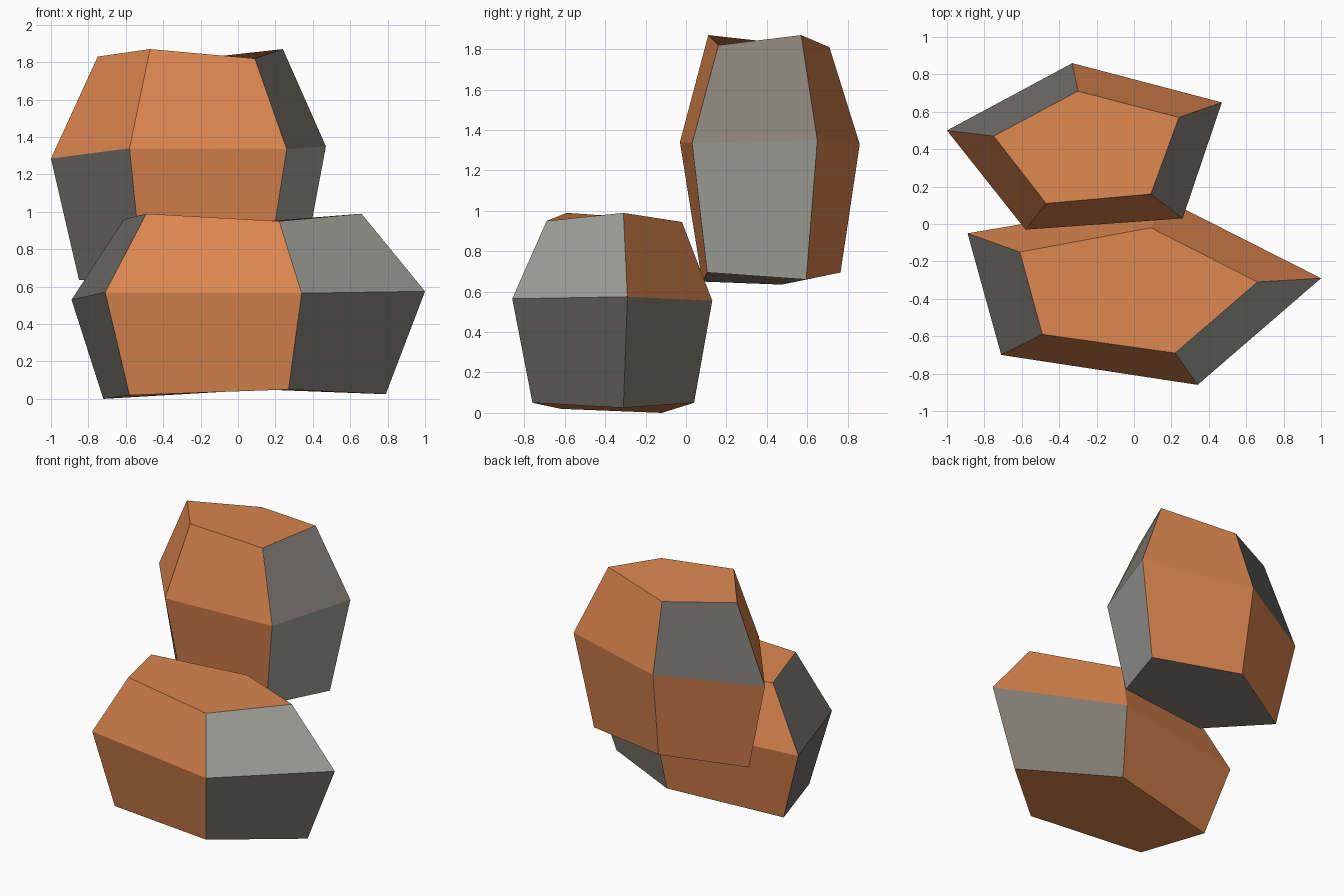
import bpy, bmesh

if "Cube" in bpy.data.objects:
    bpy.data.objects.remove(bpy.data.objects["Cube"])


def make_material(name, rgb):
    mat = bpy.data.materials.new(name)
    mat.diffuse_color = (*rgb, 1.0)
    mat.use_nodes = True
    mat.node_tree.nodes["Principled BSDF"].inputs["Base Color"].default_value = mat.diffuse_color
    return mat


MATERIALS = [
    make_material("orange_clay", (0.72, 0.24, 0.078)),
    make_material("light_grey", (0.37, 0.37, 0.335)),
    make_material("warm_grey", (0.25, 0.222, 0.195)),
    make_material("dark_grey", (0.165, 0.16, 0.145)),
]
ORANGE, LIGHT, WARM, DARK = range(4)


def make_rock(name, rings, lower_colors, upper_colors, base_color):
    """Loft five-sided rings (bottom, middle, top) into a faceted rock."""
    bm = bmesh.new()
    loops = [[bm.verts.new(p) for p in ring] for ring in rings]
    n = len(loops[0])

    # side bands, one colour per facet
    for low, high, colors in ((loops[0], loops[1], lower_colors),
                              (loops[1], loops[2], upper_colors)):
        for i in range(n):
            j = (i + 1) % n
            face = bm.faces.new((low[i], low[j], high[j], high[i]))
            face.material_index = colors[i]

    # underside and top caps
    bm.faces.new(loops[0][::-1]).material_index = base_color
    bm.faces.new(loops[2]).material_index = ORANGE

    bmesh.ops.recalc_face_normals(bm, faces=bm.faces)
    mesh = bpy.data.meshes.new(name)
    bm.to_mesh(mesh)
    bm.free()
    for mat in MATERIALS:
        mesh.materials.append(mat)
    obj = bpy.data.objects.new(name, mesh)
    bpy.context.collection.objects.link(obj)
    return obj


# Facet order: front, right, back right, back left, left
make_rock(
    "lower_rock",
    [
        [(-0.58, -0.62, 0.02), (0.27, -0.76, 0.05), (0.79, -0.31, 0.025),
         (0.13, 0.04, 0.05), (-0.72, -0.12, 0.0)],
        [(-0.71, -0.70, 0.57), (0.34, -0.86, 0.565), (1.0, -0.29, 0.575),
         (0.17, 0.13, 0.555), (-0.89, -0.05, 0.53)],
        [(-0.49, -0.59, 0.99), (0.22, -0.69, 0.95), (0.66, -0.31, 0.99),
         (0.09, -0.02, 0.945), (-0.61, -0.15, 0.96)],
    ],
    [ORANGE, DARK, WARM, ORANGE, DARK],
    [ORANGE, LIGHT, ORANGE, ORANGE, DARK],
    ORANGE,
)

make_rock(
    "upper_rock",
    [
        [(-0.51, 0.08, 0.65), (0.16, 0.105, 0.695), (0.34, 0.595, 0.66),
         (-0.31, 0.765, 0.695), (-0.85, 0.475, 0.635)],
        [(-0.58, -0.03, 1.34), (0.26, 0.03, 1.335), (0.47, 0.65, 1.35),
         (-0.33, 0.86, 1.33), (-1.0, 0.50, 1.285)],
        [(-0.47, 0.11, 1.87), (0.09, 0.16, 1.82), (0.24, 0.57, 1.87),
         (-0.30, 0.71, 1.81), (-0.75, 0.47, 1.83)],
    ],
    [ORANGE, LIGHT, ORANGE, ORANGE, DARK],
    [ORANGE, WARM, ORANGE, DARK, ORANGE],
    WARM,
)
